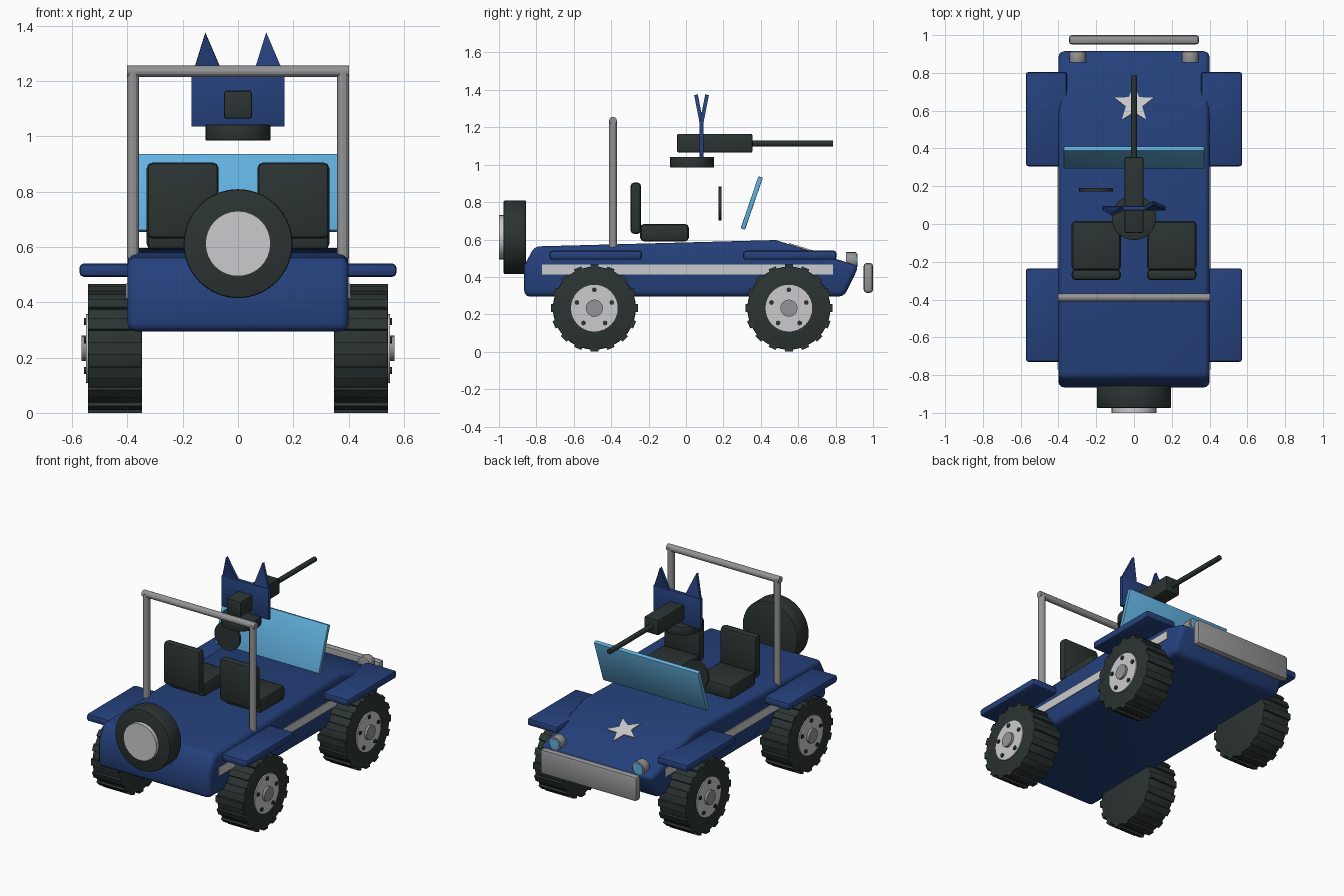
import bpy, bmesh, math
from mathutils import Matrix, Vector

if "Cube" in bpy.data.objects:
    bpy.data.objects.remove(bpy.data.objects["Cube"])


def material(name, r, g, b):
    m = bpy.data.materials.new(name)
    m.diffuse_color = (r, g, b, 1)
    m.use_nodes = True
    m.node_tree.nodes["Principled BSDF"].inputs["Base Color"].default_value = m.diffuse_color
    return m


BLUE = material("navy blue", 0.018, 0.052, 0.20)
DARK = material("dark rubber", 0.024, 0.034, 0.032)
LIGHT = material("light grey", 0.60, 0.60, 0.62)
GREY = material("steel grey", 0.30, 0.30, 0.31)
GLASS = material("sky blue", 0.12, 0.43, 0.73)


def finish(name, bm, mat, smooth=True):
    bmesh.ops.recalc_face_normals(bm, faces=bm.faces)
    me = bpy.data.meshes.new(name)
    bm.to_mesh(me)
    bm.free()
    me.materials.append(mat)
    if smooth:
        me.shade_smooth()
        me.set_sharp_from_angle(angle=math.radians(35))
    ob = bpy.data.objects.new(name, me)
    bpy.context.collection.objects.link(ob)
    return ob


def bevel(bm, width, segs=2):
    sharp = [e for e in bm.edges if e.calc_face_angle(0) > math.radians(40)]
    bmesh.ops.bevel(bm, geom=sharp, offset=width, segments=segs,
                    profile=0.5, affect='EDGES', clamp_overlap=True)


def box(name, xr, yr, zr, mat, bev=0.0, tilt=0.0):
    """Box from x, y and z ranges, tilted about x through its centre."""
    bm = bmesh.new()
    size = [r[1] - r[0] for r in (xr, yr, zr)]
    mid = [(r[1] + r[0]) / 2 for r in (xr, yr, zr)]
    bmesh.ops.create_cube(bm, size=1, matrix=Matrix.Diagonal((*size, 1)))
    if bev:
        bevel(bm, bev)
    bm.transform(Matrix.Translation(mid) @ Matrix.Rotation(tilt, 4, 'X'))
    return finish(name, bm, mat)


def cyl(name, a, b, r, mat, segs=32, bev=0.0, smooth=True):
    """Cylinder of radius r from point a to point b."""
    a, b = Vector(a), Vector(b)
    d = b - a
    bm = bmesh.new()
    bmesh.ops.create_cone(bm, cap_ends=True, segments=segs, radius1=r, radius2=r, depth=d.length)
    if bev:
        bevel(bm, bev)
    rot = d.to_track_quat('Z', 'Y').to_matrix().to_4x4()
    bm.transform(Matrix.Translation((a + b) / 2) @ rot)
    return finish(name, bm, mat, smooth)


def prism(name, pts, depth, mat, matrix, bev=0.0, segs=3):
    """Extrude a flat outline along its local z, centred, then place it."""
    bm = bmesh.new()
    f = bm.faces.new([bm.verts.new((x, y, -depth / 2)) for x, y in pts])
    ext = bmesh.ops.extrude_face_region(bm, geom=[f])
    bmesh.ops.translate(bm, vec=(0, 0, depth),
                        verts=[v for v in ext["geom"] if isinstance(v, bmesh.types.BMVert)])
    bmesh.ops.recalc_face_normals(bm, faces=bm.faces)
    if bev:
        bevel(bm, bev, segs)
    bm.transform(matrix)
    return finish(name, bm, mat)


# body: side profile in (y, z) extruded across x
profile = [(-0.865, 0.295), (-0.865, 0.46), (-0.81, 0.563), (0.48, 0.597),
           (0.925, 0.458), (0.845, 0.295)]
to_yz = Matrix(((0, 0, 1, 0), (1, 0, 0, 0), (0, 1, 0, 0), (0, 0, 0, 1)))
prism("body", profile, 0.80, BLUE, to_yz, bev=0.03)

# star plate lying on the sloping hood
star = [((0.11 if i % 2 == 0 else 0.046) * math.cos(math.pi / 2 + i * math.pi / 5),
         (0.11 if i % 2 == 0 else 0.046) * math.sin(math.pi / 2 + i * math.pi / 5))
        for i in range(10)]
slope = math.atan2(0.458 - 0.597, 0.925 - 0.48)
prism("hood_star", star, 0.008, LIGHT,
      Matrix.Translation((0, 0.635, 0.551)) @ Matrix.Rotation(slope, 4, 'X'))


def wheel(name, s, y):
    z, r = 0.233, 0.222
    cyl(name + "_tyre", (s * 0.347, y, z), (s * 0.543, y, z), r, DARK, 40, 0.008)
    # tread blocks around the tyre
    bm = bmesh.new()
    for k in range(16):
        m = (Matrix.Translation((s * 0.445, y, z)) @ Matrix.Rotation(k * math.tau / 16, 4, 'X')
             @ Matrix.Translation((0, 0, r - 0.004)) @ Matrix.Diagonal((0.196, 0.042, 0.030, 1)))
        bmesh.ops.create_cube(bm, size=1, matrix=m)
    finish(name + "_tread", bm, DARK, False)
    # rim, hub cap and bolts
    cyl(name + "_rim", (s * 0.50, y, z), (s * 0.550, y, z), 0.125, LIGHT)
    cyl(name + "_hub_cap", (s * 0.52, y, z), (s * 0.565, y, z), 0.046, GREY, 16)
    for k in range(5):
        t = math.pi / 2 + k * math.tau / 5
        by, bz = y + 0.098 * math.cos(t), z + 0.098 * math.sin(t)
        cyl(name + "_bolt", (s * 0.53, by, bz), (s * 0.557, by, bz), 0.013, DARK, 8)


for s, side in ((-1, "left"), (1, "right")):
    span = lambda a, b: tuple(sorted((s * a, s * b)))
    # wheels and fenders
    for y, end, fy in ((-0.49, "rear", (-0.73, -0.235)), (0.55, "front", (0.305, 0.805))):
        wheel(f"{side}_{end}_wheel", s, y)
        box(f"{side}_{end}_fender", span(0.355, 0.573), fy, (0.492, 0.54), BLUE, 0.015)
    # side stripe
    box(f"{side}_stripe", span(0.396, 0.405), (-0.77, 0.785), (0.413, 0.467), LIGHT)
    # seats
    box(f"{side}_seat_base", span(0.07, 0.33), (-0.245, 0.015), (0.59, 0.683), DARK, 0.02)
    box(f"{side}_seat_back", span(0.07, 0.33), (-0.297, -0.24), (0.63, 0.905), DARK, 0.02)
    # roll bar post
    cyl(f"{side}_roll_bar_post", (s * 0.38, -0.39, 0.56), (s * 0.38, -0.39, 1.24),
        0.022, GREY, 12, smooth=False)
    # headlight
    cyl(f"{side}_headlight", (s * 0.298, 0.855, 0.488), (s * 0.298, 0.912, 0.488), 0.044, GREY, 20, 0.004)
    cyl(f"{side}_headlight_lens", (s * 0.298, 0.90, 0.488), (s * 0.298, 0.917, 0.488), 0.034, GLASS, 20)
    # pointed ear on the gun shield, left leans back and right leans ahead
    ear = [(-0.056, 0), (0.056, 0), (0, 0.155)]
    m = (Matrix.Translation((s * 0.11, 0.083, 1.222)) @ Matrix.Rotation(math.radians(90 - s * 11), 4, 'X')
         @ Matrix.Rotation(math.radians(3), 4, 'Z'))
    prism(f"{side}_shield_ear", ear, 0.02, BLUE, m)

cyl("roll_bar_top", (-0.402, -0.39, 1.235), (0.402, -0.39, 1.235), 0.021, GREY, 12, smooth=False)

# bumper and windshield
box("bumper", (-0.345, 0.345), (0.95, 1.0), (0.315, 0.475), GREY, 0.017)
box("windshield", (-0.372, 0.372), (0.339, 0.364), (0.648, 0.942), GLASS, 0.004, -0.33)

# spare wheel on the tail
cyl("spare_tyre", (0, -0.855, 0.612), (0, -0.975, 0.612), 0.197, DARK, 40, 0.008)
cyl("spare_rim", (0, -0.95, 0.612), (0, -1.0, 0.612), 0.118, LIGHT)

# steering wheel
cyl("steering_wheel", (-0.20, 0.173, 0.793), (-0.20, 0.19, 0.793), 0.09, DARK, 28)

# mounted gun
cyl("gun_mount", (0, 0.033, 0.985), (0, 0.033, 1.042), 0.118, DARK, 32, 0.004)
box("gun_body", (-0.05, 0.05), (-0.047, 0.355), (1.065, 1.165), DARK, 0.007)
cyl("gun_barrel", (0, 0.35, 1.113), (0, 0.785, 1.113), 0.016, DARK, 12)
box("gun_shield", (-0.169, 0.169), (0.072, 0.094), (1.035, 1.235), BLUE, 0.003)
